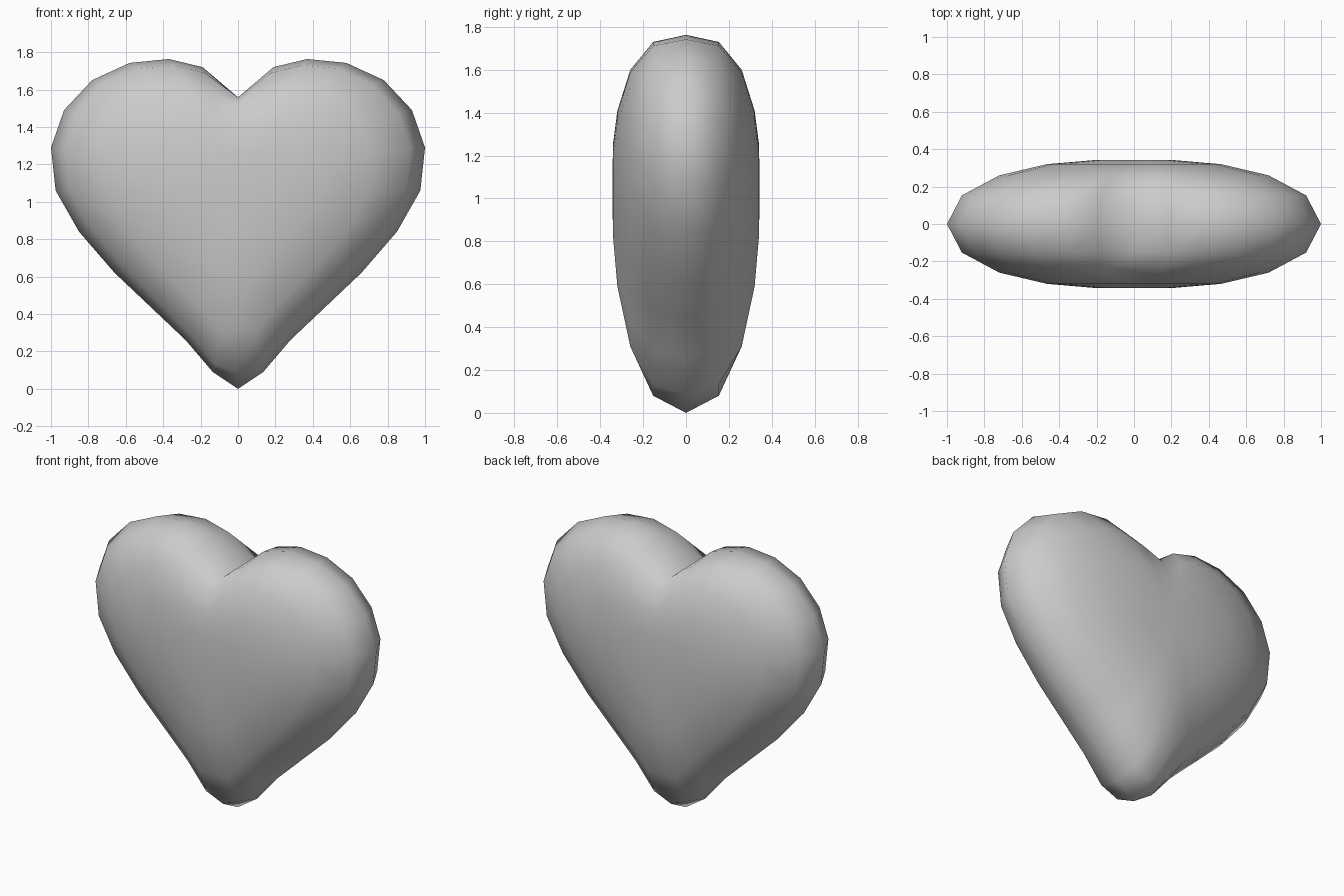
import bpy, bmesh

if "Cube" in bpy.data.objects:
    bpy.data.objects.remove(bpy.data.objects["Cube"])

# Right half of the heart outline (x, z), from top notch down to the tip
HALF = [(0, 1.55), (0.19, 1.72), (0.37, 1.763), (0.58, 1.742), (0.78, 1.65),
        (0.93, 1.49), (1.0, 1.29), (0.975, 1.06), (0.85, 0.84), (0.66, 0.62),
        (0.47, 0.44), (0.28, 0.26), (0.135, 0.09), (0, 0)]
OUTLINE = HALF + [(-x, z) for x, z in HALF[-2:0:-1]]

# Inflated cross-section: (depth, width scale, bottom z, top z, notch softness)
RINGS = [(0, 1, 0, 1.763, 0), (0.153, 0.92, 0.08, 1.73, 0.02),
         (0.26, 0.72, 0.31, 1.60, 0.1), (0.32, 0.465, 0.59, 1.41, 0.16),
         (0.341, 0.22, 0.83, 1.25, 0.2)]


def lift(x, soft=0):
    """Upward bend that turns an ellipse into a heart."""
    return 0.51 * (x * x + soft * soft) ** (1 / 3)


def ring(bm, y, s, bottom, top, soft):
    """One loop: a smaller ellipse bent into a progressively softer heart."""
    pts = [(x * s, s * (z - lift(x) - 0.775) + lift(x * s, soft)) for x, z in OUTLINE]
    lo, hi = min(p[1] for p in pts), max(p[1] for p in pts)
    k = (top - bottom) / (hi - lo)
    return [bm.verts.new((x, y, bottom + (z - lo) * k)) for x, z in pts]


bm = bmesh.new()
levels = [(-r[0], *r[1:]) for r in RINGS[:0:-1]] + RINGS
loops = [ring(bm, *lv) for lv in levels]
n = len(OUTLINE)

# Skin between neighbouring loops
for a, b in zip(loops, loops[1:]):
    for i in range(n):
        j = (i + 1) % n
        bm.faces.new((a[i], a[j], b[j], b[i]))

# Front and back centres
for loop, y in ((loops[0], -0.343), (loops[-1], 0.343)):
    pole = bm.verts.new((0, y, 1.05))
    for i in range(n):
        bm.faces.new((loop[i], loop[(i + 1) % n], pole))

bmesh.ops.recalc_face_normals(bm, faces=bm.faces)
for f in bm.faces:
    f.smooth = True
mesh = bpy.data.meshes.new("heart")
bm.to_mesh(mesh)
bm.free()
heart = bpy.data.objects.new("heart", mesh)
bpy.context.collection.objects.link(heart)
